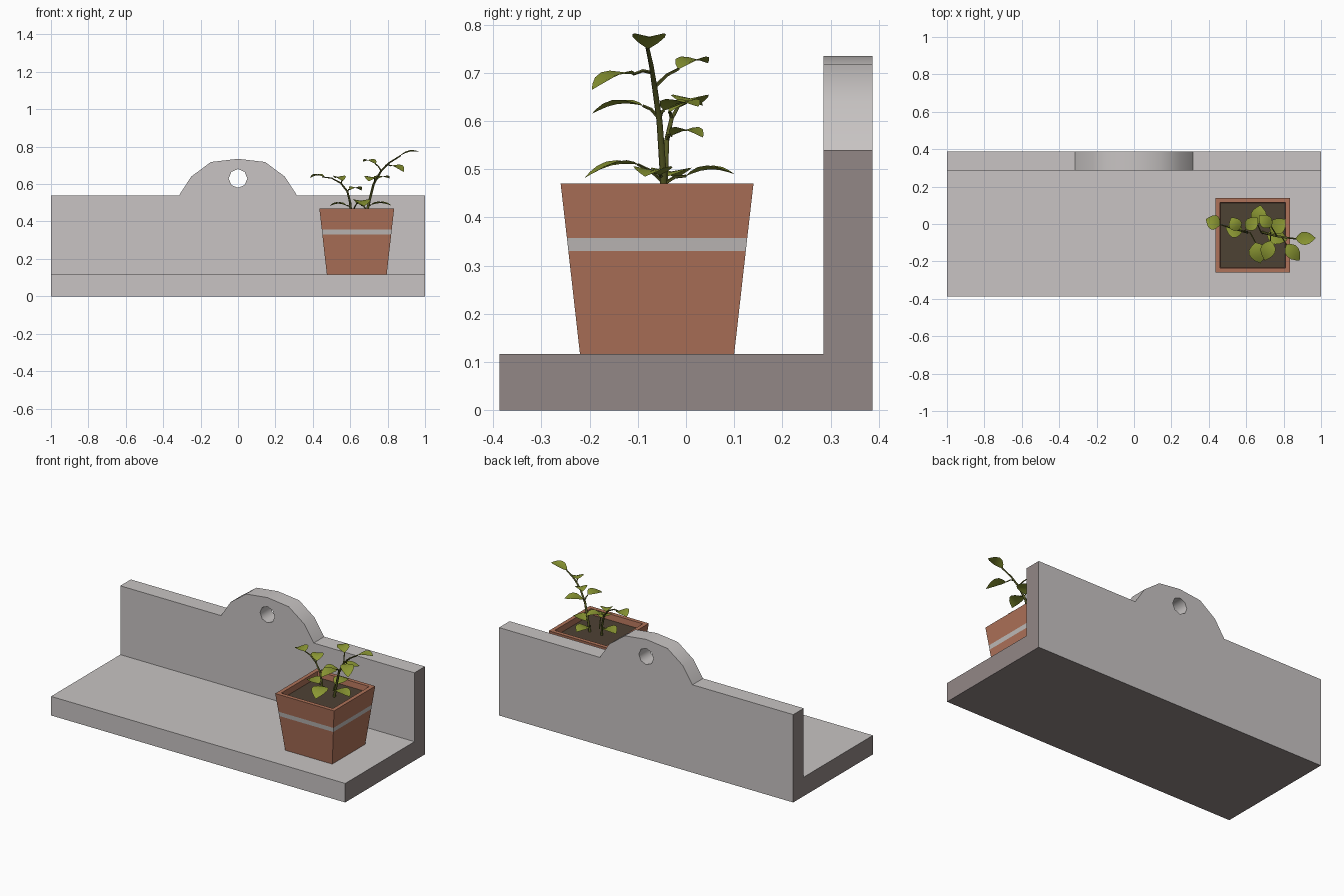
import bpy, bmesh, math
from mathutils import Vector

if "Cube" in bpy.data.objects:
    bpy.data.objects.remove(bpy.data.objects["Cube"])


def mat(name, rgb):
    m = bpy.data.materials.new(name)
    m.diffuse_color = (*rgb, 1)
    m.use_nodes = True
    m.node_tree.nodes["Principled BSDF"].inputs["Base Color"].default_value = m.diffuse_color
    return m


GREY = mat("pale_stone", (.578, .552, .546))
DARK = mat("dark_stone", (.287, .242, .238))
CLAY = mat("terracotta", (.425, .168, .10))
BAND = mat("band_grey", (.527, .503, .491))
SOIL = mat("soil", (.076, .054, .034))
LEAF = mat("leaf_green", (.262, .314, .034))
STEM = mat("stem_green", (.09, .098, .017))


def finish(name, bm, mats, angle=50, recalc=True):
    if recalc:
        bmesh.ops.recalc_face_normals(bm, faces=bm.faces)
    me = bpy.data.meshes.new(name)
    bm.to_mesh(me)
    bm.free()
    for m in mats:
        me.materials.append(m)
    ob = bpy.data.objects.new(name, me)
    bpy.context.collection.objects.link(ob)
    bpy.context.view_layer.objects.active = ob
    ob.select_set(True)
    bpy.ops.object.shade_smooth_by_angle(angle=math.radians(angle))
    ob.select_set(False)
    return ob


def stone_ends(bm):
    # ends and underside use the darker stone
    bm.normal_update()
    for f in bm.faces:
        c = f.calc_center_median()
        if abs(c.x) > .99 or c.z < .001:
            f.material_index = 1


# back panel: half outline around the hole, mirrored, then extruded
HY = .387
half = [(0, .735), (.145, .718), (.25, .64), (.315, .54), (1, .54), (1, 0), (0, 0)]
half += [(.05 * math.sin(a), .63 - .05 * math.cos(a))
         for a in (i * math.pi / 4 for i in range(5))]
bm = bmesh.new()
for s in (1, -1):
    bm.faces.new([bm.verts.new((s * x, .285, z)) for x, z in half])
bmesh.ops.remove_doubles(bm, verts=bm.verts, dist=1e-4)
bmesh.ops.recalc_face_normals(bm, faces=bm.faces)
src = bm.faces[:]
ext = bmesh.ops.extrude_face_region(bm, geom=src, use_keep_orig=True)
bmesh.ops.translate(bm, vec=(0, HY - .285, 0),
                    verts=[v for v in ext["geom"] if isinstance(v, bmesh.types.BMVert)])
bmesh.ops.recalc_face_normals(bm, faces=bm.faces)
stone_ends(bm)
finish("back_panel", bm, [GREY, DARK])

# shelf board
bm = bmesh.new()
bmesh.ops.create_cube(bm, size=1)
for v in bm.verts:
    v.co = (v.co.x * 2, (.285 - HY) / 2 + v.co.y * (.285 + HY), (v.co.z + .5) * .117)
bmesh.ops.recalc_face_normals(bm, faces=bm.faces)
stone_ends(bm)
finish("shelf_board", bm, [GREY, DARK], 30)

# square pot: stacked square rings, coloured by section
PX, PY = .635, -.06
rings = [(.16, .117), (.184, .33), (.187, .357), (.2, .47), (.176, .47), (.172, .435)]
bm = bmesh.new()
loops = [[bm.verts.new((PX + sx * h, PY + sy * h, z))
          for sx, sy in ((-1, -1), (1, -1), (1, 1), (-1, 1))] for h, z in rings]
for i in range(len(loops) - 1):
    for j in range(4):
        k = (j + 1) % 4
        f = bm.faces.new((loops[i][j], loops[i][k], loops[i + 1][k], loops[i + 1][j]))
        f.material_index = 1 if i == 1 else 0
bm.faces.new(loops[0][::-1])
bm.faces.new(loops[-1]).material_index = 2
finish("plant_pot", bm, [CLAY, BAND, SOIL], 30)


# stems: tapered tubes
def tube(bm, pts, r0, r1, n=6):
    pts = [Vector(p) for p in pts]
    prev = None
    for i, p in enumerate(pts):
        d = pts[min(i + 1, len(pts) - 1)] - pts[max(i - 1, 0)]
        q = d.to_track_quat('Z', 'Y')
        r = r0 + (r1 - r0) * i / (len(pts) - 1)
        ring = [bm.verts.new(p + q @ Vector((r * math.cos(t), r * math.sin(t), 0)))
                for t in (k * math.tau / n for k in range(n))]
        if prev:
            for k in range(n):
                m = (k + 1) % n
                bm.faces.new((prev[k], prev[m], ring[m], ring[k]))
        prev = ring


bm = bmesh.new()
tube(bm, [(.685, -.045, .43), (.70, -.048, .50), (.725, -.055, .60), (.765, -.065, .67),
          (.81, -.072, .715), (.87, -.08, .752)], .008, .004)
tube(bm, [(.605, -.045, .43), (.60, -.043, .50), (.585, -.04, .56), (.55, -.03, .605),
          (.50, -.015, .632), (.45, 0, .638)], .007, .003)

# leaves: attachment on stem, leaf base, leaf tip, width
leaves = [
    ((.86, -.078, .748), (.865, -.078, .75), (.97, -.075, .772), .07),
    ((.79, -.07, .70), (.815, -.11, .697), (.885, -.195, .665), .075),
    ((.765, -.065, .67), (.735, -.015, .708), (.67, .045, .72), .07),
    ((.73, -.055, .605), (.73, -.045, .622), (.81, .025, .63), .085),
    ((.73, -.055, .605), (.73, -.09, .632), (.70, -.195, .615), .08),
    ((.46, 0, .638), (.46, -.005, .638), (.385, .025, .632), .08),
    ((.55, -.03, .605), (.56, -.035, .618), (.52, .035, .632), .07),
    ((.585, -.04, .56), (.60, -.03, .57), (.66, .035, .566), .07),
    ((.68, -.045, .47), (.66, 0, .486), (.675, .10, .49), .085),
    ((.62, -.045, .47), (.65, -.10, .51), (.675, -.21, .482), .095),
    ((.605, -.045, .47), (.58, -.04, .485), (.49, -.02, .482), .085),
    ((.69, -.045, .47), (.71, -.055, .488), (.82, -.085, .485), .08),
]
for s, b, _, _ in leaves:
    s, b = Vector(s), Vector(b)
    if (b - s).length > .012:
        tube(bm, [s, (s + b) / 2 + Vector((0, 0, .006)), b], .004, .003, 5)
finish("plant_stems", bm, [STEM], 60)

bm = bmesh.new()
profile = [(0, .05), (.12, .55), (.3, .95), (.5, 1), (.7, .8), (.87, .42), (1, .02)]
for _, b, t, w in leaves:
    b, t = Vector(b), Vector(t)
    side = (t - b).cross(Vector((0, 0, 1))).normalized()
    prev = None
    for u, k in profile:
        mid = b.lerp(t, u) + Vector((0, 0, .012 * math.sin(math.pi * u)))
        row = [bm.verts.new(mid + side * (e * k * w / 2) + Vector((0, 0, .008 * k * abs(e))))
               for e in (-1, 0, 1)]
        if prev:
            for j in (0, 1):
                f = bm.faces.new((prev[j], prev[j + 1], row[j + 1], row[j]))
                f.normal_update()
                if f.normal.z < 0:
                    f.normal_flip()
        prev = row
finish("plant_leaves", bm, [LEAF], 40, recalc=False)
